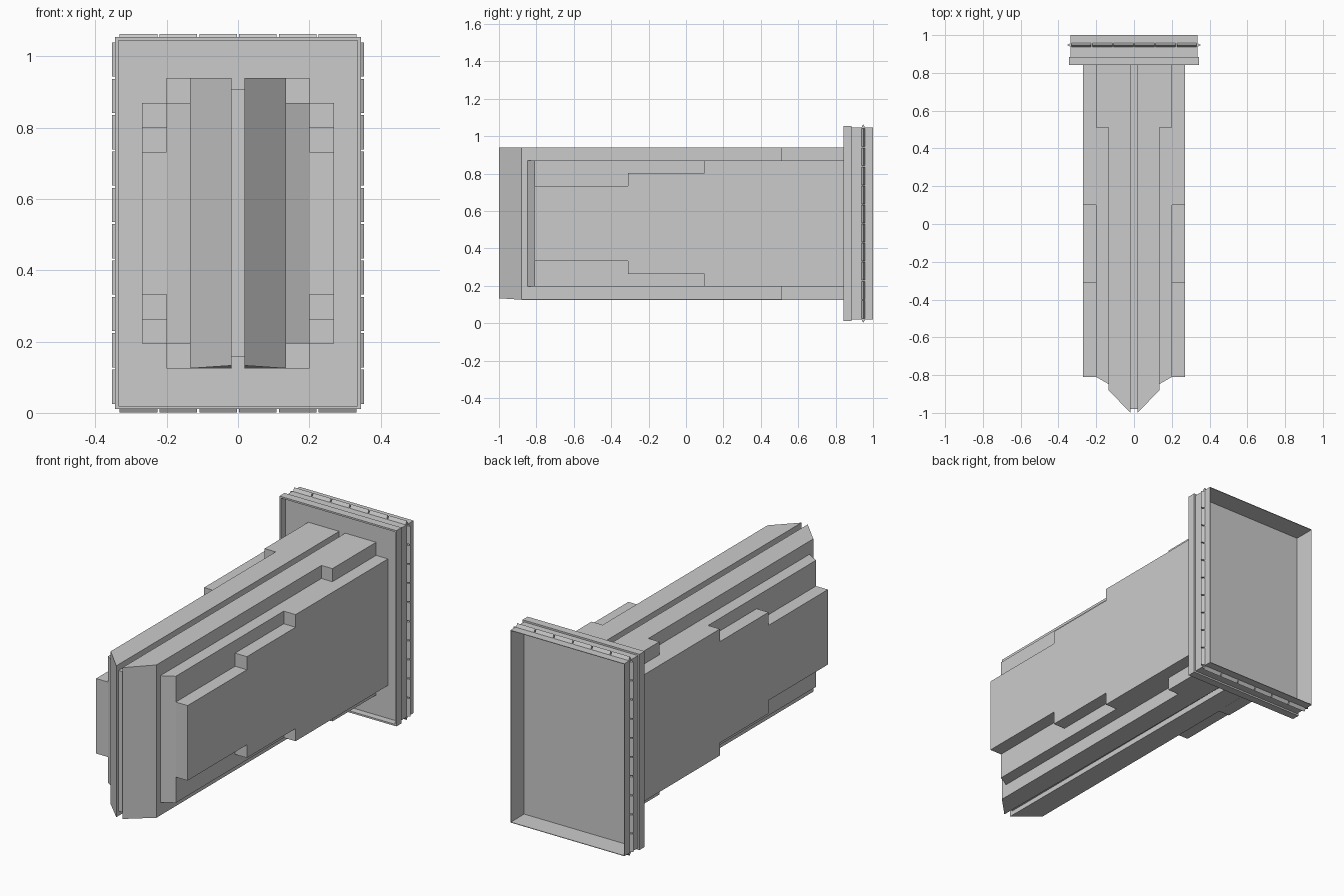
import bpy
import bmesh
from mathutils import Vector

cube = bpy.data.objects.get("Cube")
if cube:
    bpy.data.objects.remove(cube, do_unlink=True)

grey = bpy.data.materials.new("plain grey")
grey.use_nodes = True
colour = (0.6, 0.6, 0.6, 1)
grey.diffuse_color = colour
grey.node_tree.nodes["Principled BSDF"].inputs["Base Color"].default_value = colour

BACK = 0.885      # plane of the flange plate
MID = 0.5325      # mid height of the body


def add_prism(bm, points, vector):
    """Extrude a flat polygon along a vector into a closed solid."""
    face = bm.faces.new([bm.verts.new(p) for p in points])
    new = bmesh.ops.extrude_face_region(bm, geom=[face], use_keep_orig=True)["geom"]
    bmesh.ops.translate(bm, vec=vector, verts=[v for v in new if isinstance(v, bmesh.types.BMVert)])


def add_box(bm, x0, x1, y0, y1, z0, z1):
    add_prism(bm, [(x0, y0, z0), (x1, y0, z0), (x1, y1, z0), (x0, y1, z0)], (0, 0, z1 - z0))


def finish(name, bm, mirror=False):
    bmesh.ops.recalc_face_normals(bm, faces=bm.faces)
    mesh = bpy.data.meshes.new(name)
    bm.to_mesh(mesh)
    bm.free()
    mesh.materials.append(grey)
    obj = bpy.data.objects.new(name, mesh)
    bpy.context.collection.objects.link(obj)
    if mirror:
        obj.modifiers.new("mirror", "MIRROR")
    return obj


def slab(name, outline, half_height, mirror=True):
    """Upright solid with a plan outline, centred on the body height."""
    bm = bmesh.new()
    add_prism(bm, [(x, y, MID - half_height) for x, y in outline], (0, 0, 2 * half_height))
    return finish(name, bm, mirror)


def rect(x0, x1, y0, y1):
    return [(x0, y0), (x1, y0), (x1, y1), (x0, y1)]


def frame(name, half_x, half_z, y0, y1, wall):
    """Open rectangular collar made from four walls."""
    bm = bmesh.new()
    for s in (-1, 1):
        a, b = sorted((s * half_x, s * (half_x - wall)))
        add_box(bm, a, b, y0, y1, MID - half_z, MID + half_z)
        a, b = sorted((s * half_z, s * (half_z - wall)))
        add_box(bm, wall - half_x, half_x - wall, y0, y1, MID + a, MID + b)
    return finish(name, bm)


# Body: two pointed halves with a narrow filled slot between them
halves = slab("wedge_body", [(0.018, -1), (0.135, -0.88), (0.135, BACK), (0.018, BACK)], 0.4075)
for v in halves.data.vertices:
    if v.co.y < -0.95 and v.co.z < MID:
        v.co.z += 0.008
slab("slot_filler", rect(-0.018, 0.018, -0.98, BACK), 0.375, mirror=False)

# Stepped side layers
slab("inner_side_layer", [(0.13, -0.85), (0.2, -0.81), (0.2, BACK), (0.13, BACK)], 0.3375)
slab("rear_shoulder", rect(0.13, 0.2, 0.51, BACK), 0.4075)
for name, y0, y1, half in (("front_side_panel", -0.81, -0.31, 0.2),
                           ("middle_side_panel", -0.31, 0.1, 0.27),
                           ("rear_side_panel", 0.1, BACK, 0.3375)):
    slab(name, rect(0.19, 0.27, y0, y1), half)

# Flange: plate, front rim and open rear collar
slab("flange_plate", rect(-0.335, 0.335, 0.878, 0.888), 0.513, mirror=False)
frame("front_rim", 0.345, 0.522, 0.842, 0.885, 0.009)
frame("rear_collar", 0.336, 0.513, 0.88, 1, 0.003)

# Segmented ridges around the collar
bm = bmesh.new()
profile = [(0.0, 0.938), (0.018, 0.948), (0.0, 0.958)]
for count, half_len, base, along, out in ((6, 0.335, 0.513, Vector((1, 0, 0)), Vector((0, 0, 1))),
                                          (10, 0.51, 0.336, Vector((0, 0, 1)), Vector((1, 0, 0)))):
    pitch = 2 * half_len / count
    for side in (-1, 1):
        for i in range(count):
            start = along * (i * pitch - half_len + 0.003) + Vector((0, 0, MID))
            pts = [start + out * side * (base + h) + Vector((0, y, 0)) for h, y in profile]
            add_prism(bm, pts, along * (pitch - 0.006))
finish("collar_ridges", bm)
